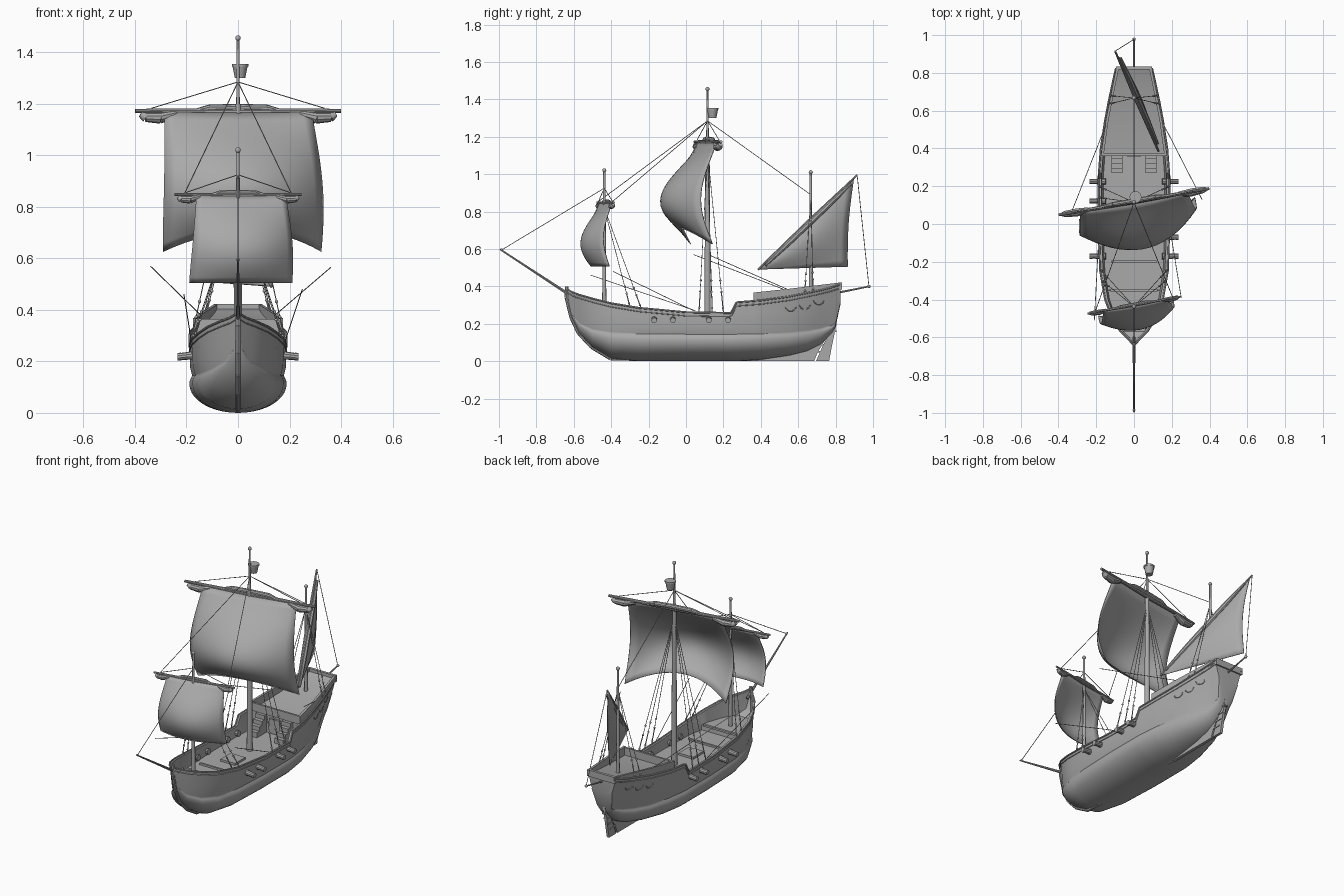
import bpy, bmesh, math
from math import sin, cos, pi
from mathutils import Vector, Matrix

if "Cube" in bpy.data.objects:
    bpy.data.objects.remove(bpy.data.objects["Cube"])

grey = bpy.data.materials.new("plain grey")
grey.use_nodes = True
grey.diffuse_color = (0.4, 0.4, 0.4, 1)
grey.node_tree.nodes["Principled BSDF"].inputs["Base Color"].default_value = grey.diffuse_color


def finish(name, bm, angle=35):
    bmesh.ops.remove_doubles(bm, verts=bm.verts, dist=0.0002)
    bmesh.ops.recalc_face_normals(bm, faces=bm.faces)
    mesh = bpy.data.meshes.new(name)
    bm.to_mesh(mesh)
    bm.free()
    mesh.materials.append(grey)
    ob = bpy.data.objects.new(name, mesh)
    bpy.context.collection.objects.link(ob)
    bpy.ops.object.select_all(action='DESELECT')
    ob.select_set(True)
    bpy.context.view_layer.objects.active = ob
    bpy.ops.object.shade_smooth_by_angle(angle=math.radians(angle))
    return ob


def rods(name, items, sides=8):
    """Tapered round bars, each given as start, end, start radius, end radius."""
    bm = bmesh.new()
    for a, b, r1, r2 in items:
        a, b = Vector(a), Vector(b)
        d = b - a
        m = Matrix.Translation((a + b) / 2) @ d.to_track_quat('Z', 'Y').to_matrix().to_4x4()
        bmesh.ops.create_cone(bm, cap_ends=True, segments=sides, radius1=r1, radius2=r2,
                              depth=d.length, matrix=m)
    return finish(name, bm)


def path(points, r):
    return [(a, b, r, r) for a, b in zip(points, points[1:])]


def boxes(name, items):
    bm = bmesh.new()
    for c, s in items:
        bmesh.ops.create_cube(bm, size=1, matrix=Matrix.Translation(c) @ Matrix.Diagonal((*s, 1)))
    return finish(name, bm)


def balls(name, items):
    bm = bmesh.new()
    for c, r in items:
        bmesh.ops.create_uvsphere(bm, u_segments=10, v_segments=6, radius=r,
                                  matrix=Matrix.Translation(c))
    return finish(name, bm, 60)


def skin(bm, grid):
    for p, q in zip(grid, grid[1:]):
        for i in range(len(p) - 1):
            bm.faces.new((p[i], p[i + 1], q[i + 1], q[i]))


# Hull stations: y, keel z, wale z, sheer z, half width at wale, half width at top
STATIONS = [
    (-.635, .34, .35, .385, .004, .006), (-.61, .235, .25, .37, .015, .03),
    (-.57, .15, .2, .355, .05, .07), (-.5, .075, .168, .335, .105, .115),
    (-.4, .015, .152, .31, .148, .152), (-.25, 0, .146, .285, .175, .178),
    (0, 0, .144, .262, .187, .187), (.24, 0, .144, .258, .187, .187),
    (.27, 0, .144, .315, .186, .185), (.4, .008, .146, .325, .17, .175),
    (.55, .03, .15, .345, .135, .152), (.65, .055, .16, .365, .1, .133),
    (.72, .09, .172, .38, .068, .118), (.78, .15, .19, .395, .048, .105),
    (.8, .185, .21, .402, .05, .1), (.825, .3, .31, .41, .07, .095)]


def station(y):
    for p, q in zip(STATIONS, STATIONS[1:]):
        if y <= q[0]:
            t = (y - p[0]) / (q[0] - p[0])
            return [a + (b - a) * t for a, b in zip(p, q)]
    return list(STATIONS[-1])


def side(y, z):
    """Half width of the topsides at a given height."""
    _, keel, wale, sheer, w, top = station(y)
    return w + (top - w) * (z - wale) / (sheer - wale)


def section(y):
    _, keel, wale, sheer, w, top = station(y)
    belly = keel + (wale - keel) * .78
    pts = [(w * 1.01 * sin(a), keel + (belly - keel) * (1 - cos(a)))
           for a in [i * pi / 20 for i in range(11)]]
    pts += [(w * (1.01 - .06 * k * k), belly + (wale - belly) * k) for k in (.35, .7, 1)]
    for k in (.03, .3, .65, 1):
        low = w * (.95 + .05 * min(k * 3, 1))
        pts.append((low + (top - low) * k, wale + (sheer - wale) * k))
    deck = .235 if y < -.35 else .205 if y < .37 else sheer - .005
    deck = max(deck, min(wale + .02, sheer - .004))
    inner = max(top - .014, .002)
    foot = inner * (.94 if y < .37 else 1)
    return pts + [(inner, sheer), (foot, deck), (0, deck)]


# Hull with decks, lofted through the sections on both sides
bm = bmesh.new()
ys = sorted([s[0] for s in STATIONS] + [-.351, -.349, .369, .371])
for sign in (1, -1):
    rings = [[bm.verts.new((sign * x, y, z)) for x, z in section(y)] for y in ys]
    skin(bm, rings)
    bm.faces.new(rings[0])
    bm.faces.new(rings[-1])
finish("hull", bm, 40)

# Rail cap and moulding on both sides, with the keel and stem
trim = []
for sign in (1, -1):
    for drop, r in ((0, .005), (.02, .003)):
        trim += path([(sign * (side(s[0], s[3] - drop) + .001), s[0], s[3] - drop)
                      for s in STATIONS], r)
rods("rail_mouldings", trim)
stem = [(0, s[0] - .004, max(s[1], .011)) for s in STATIONS[:10]]
rods("keel_and_stem", path([(0, -.637, .4)] + stem, .01))


def blade(name, outline, thick):
    """Upright plate on the centreline from a side outline."""
    bm = bmesh.new()
    flat = bm.faces.new([bm.verts.new((-thick / 2, y, z)) for y, z in outline])
    ext = bmesh.ops.extrude_face_region(bm, geom=[flat])
    bmesh.ops.translate(bm, vec=(thick, 0, 0),
                        verts=[v for v in ext["geom"] if isinstance(v, bmesh.types.BMVert)])
    finish(name, bm)


# Deadwood under the run, and the rudder with its straps
blade("deadwood", ((.35, 0), (.685, 0), (.705, .05), (.755, .13), (.74, .14), (.55, .05), (.35, .02)), .018)
blade("rudder", ((.695, 0), (.765, 0), (.78, .08), (.805, .2), (.79, .235), (.772, .16), (.735, .09)), .016)
boxes("rudder_straps", [((0, .73 + i * .016, .05 + i * .037), (.024, .055, .008)) for i in range(4)])

# Raised bulwark round the aft deck
bm = bmesh.new()
for sign in (1, -1):
    rows = []
    for y, rise in ((.36, .045), (.55, .042), (.7, .03), (.835, .012)):
        s = station(y)
        x = s[5] - .003
        ring = [bm.verts.new((sign * a, y, z)) for a, z in
                ((x, s[3] - .01), (x, s[3] + rise), (x - .014, s[3] + rise), (x - .014, s[3] - .01))]
        rows.append(ring + ring[:1])
    skin(bm, rows)
    bm.faces.new(rows[0][:4])
    bm.faces.new(rows[-1][:4])
finish("aft_bulwark", bm)
boxes("stern_rails", [((0, .826, .402), (.19, .016, .04)), ((0, .367, .34), (.33, .012, .05))])

# Stairs, hatch and deck beams
boxes("deck_stairs", [((sx * .09, .355 - i * .024, .205 + (.11 - i * .026) / 2), (.06, .024, .11 - i * .026))
                      for sx in (1, -1) for i in range(4)])
boxes("deck_fittings", [((0, -.35, .238), (.25, .014, .012)), ((0, -.05, .21), (.1, .1, .016)),
                        ((0, -.2, .21), (.24, .012, .012)), ((0, .362, .255), (.07, .012, .09))])

# Guns through the sides
guns = []
for sx in (1, -1):
    for y in (-.17, -.07, .122, .225):
        guns += [((sx * .15, y, .226), (sx * .232, y, .218), .018, .013),
                 ((sx * .22, y, .219), (sx * .235, y, .218), .015, .015)]
rods("guns", guns, 10)

# Scrolls on the stern quarters
scroll = []
for sx in (1, -1):
    for y0, z0 in ((.56, .29), (.635, .3), (.71, .325)):
        arc = [(y0 + .028 * cos(a), z0 + .022 * sin(a)) for a in [pi + i * pi / 5 for i in range(6)]]
        scroll += path([(sx * side(y, z), y, z) for y, z in arc], .003)
rods("stern_scrolls", scroll, 6)

# Masts, bowsprit and aft boom
FORE, MAIN, MIZZEN = -.437, .115, .667
rods("masts", [((0, FORE, .2), (0, FORE, 1.02), .012, .006), ((0, MAIN, .1), (0, MAIN, 1.2), .018, .011),
               ((0, MAIN, 1.2), (0, MAIN, 1.46), .007, .005), ((0, MIZZEN, .3), (0, MIZZEN, 1.01), .011, .006)], 12)
rods("bowsprit_and_aft_boom", [((0, -.6, .34), (0, -.995, .599), .008, .004),
                               ((0, .78, .36), (0, .98, .4), .006, .004)])
balls("mast_caps", [((0, FORE, 1.02), .011), ((0, MAIN, 1.455), .011), ((0, MIZZEN, 1.01), .011),
                    ((0, -.985, .595), .007), ((0, .978, .4), .009)])

# Lookout basket
rods("lookout_basket", [((.008, .142, 1.3), (.008, .142, 1.345), .02, .029),
                        ((.008, .142, 1.345), (.008, .142, 1.354), .032, .032)], 12)


def square_sail(name, y, z, yaw, yard, left, right, low_left, low_right, drop, belly, arch, r):
    """Yard with gathered cloth and a billowing sail, turned about the mast."""
    turn = Matrix.Translation((0, y, z)) @ Matrix.Rotation(yaw, 4, 'Z')
    bm = bmesh.new()
    n = 16
    grid = []
    for j in range(n + 1):
        v = j / n
        row = []
        fill = belly * sin(pi * .82 * v ** 1.1)
        a, b = left + (low_left - left) * v - fill * .1, right + (low_right - right) * v + fill * .06
        for i in range(n + 1):
            u = i / n
            mid = 1 - (2 * u - 1) ** 2
            edge = (.54 - .14 * u) * (1 - .5 * v ** 3)
            puff = fill * (edge + (1 - edge) * mid)
            row.append(bm.verts.new(turn @ Vector((a + (b - a) * u, -puff - r * .6, arch * mid * v * v - drop * v))))
        grid.append(row)
    skin(bm, grid)
    finish(name + "_sail", bm, 60).modifiers.new("cloth", 'SOLIDIFY').thickness = .005
    wood = [((0, 0, 0), (s * yard, 0, .003), r, r * .6) for s in (1, -1)]
    for s in (1, -1):
        e = s * yard
        wood += [((e * .95, 0, -r * .8), (e * .9, -.002, -r * 1.7), r * .9, r * 1.4),
                 ((e * .9, -.002, -r * 1.7), (e * .76, -.004, -r * 1.9), r * 1.4, r * 1.7),
                 ((e * .76, -.004, -r * 1.9), (e * .6, 0, -r * .6), r * 1.7, r),
                 ((0, .004, r * 1.2), (e * .28, .004, r), r * 1.1, r * 1.1),
                 ((e * .28, .004, r), (e * .44, 0, 0), r * 1.1, r * .6)]
    rods(name + "_yard", [(turn @ Vector(a), turn @ Vector(b), p, q) for a, b, p, q in wood], 10)
    return [turn @ Vector((s * yard * .84, 0, r)) for s in (-1, 1)]


main_ends = square_sail("main", .118, 1.17, .173, .405, -.29, .29, -.29, .315, .545, .248, .08, .013)
fore_ends = square_sail("fore", -.43, .845, .18, .25, -.165, .188, -.19, .207, .34, .128, 0, .009)

# Lateen sail hung from a slanting yard
low, high, clew = Vector((.13, .385, .49)), Vector((-.1, .915, .995)), Vector((-.08, .865, .505))
out = Vector((.92, .4, 0))
bm = bmesh.new()
n = 12
grid = []
for i in range(n + 1):
    s = i / n
    head, foot = low.lerp(high, s * .97), low.lerp(clew, s)
    row = []
    for j in range(n + 1):
        t = j / n
        p = head.lerp(foot, t) + out * .035 * sin(pi * t) * sin(pi * s * .8)
        p.y -= .02 * s * sin(pi * t)
        row.append(bm.verts.new(p))
    grid.append(row)
skin(bm, grid)
finish("lateen_sail", bm, 60).modifiers.new("cloth", 'SOLIDIFY').thickness = .005
middle = low.lerp(high, .5)
roll = [low.lerp(high, k) + out * .01 + Vector((0, .004, -.008)) for k in (.06, .3, .7, .92)]
rods("lateen_yard", [(middle, low, .01, .006), (middle, high, .01, .005), (roll[0], roll[1], .007, .014),
                     (roll[1], roll[2], .014, .014), (roll[2], roll[3], .014, .007)])

# Standing and running rigging
top, fore_top = Vector((0, MAIN, 1.285)), Vector((0, FORE, .925))
lines = [((0, -.985, .595), fore_top), (top, (0, MIZZEN, .89)), (high, (0, .978, .4))]
for ends, peak in ((main_ends, top), (fore_ends, fore_top)):
    lines += [(e, peak) for e in ends]
lines += [(e, top) for e in fore_ends]
lines += [((-.34, .04, .57), (-.15, .52, .385)), ((.36, .13, .565), (.15, .54, .385)),
          ((-.21, -.51, .46), (-.18, .05, .27)), ((.25, -.39, .48), (.18, .04, .27))]
rods("stays_and_braces", [(a, b, .002, .002) for a, b in lines], 5)

# Shrouds with deadeyes
shrouds, eyes = [], []
for sx in (1, -1):
    for mast, peak, feet in ((FORE, .82, (-.3, -.24)), (MAIN, 1.12, (.07, .14, .2)), (MIZZEN, .88, (.635, .68))):
        for y in feet:
            z = station(y)[3]
            foot, head = Vector((sx * side(y, z), y, z)), Vector((0, mast, peak))
            shrouds += [(foot, head, .0018, .0018), (foot, foot.lerp(head, .12), .003, .003)]
            eyes += [(foot.lerp(head, k), .006) for k in (.03, .13, .2)]
rods("shrouds", shrouds, 5)
balls("deadeyes", eyes)
